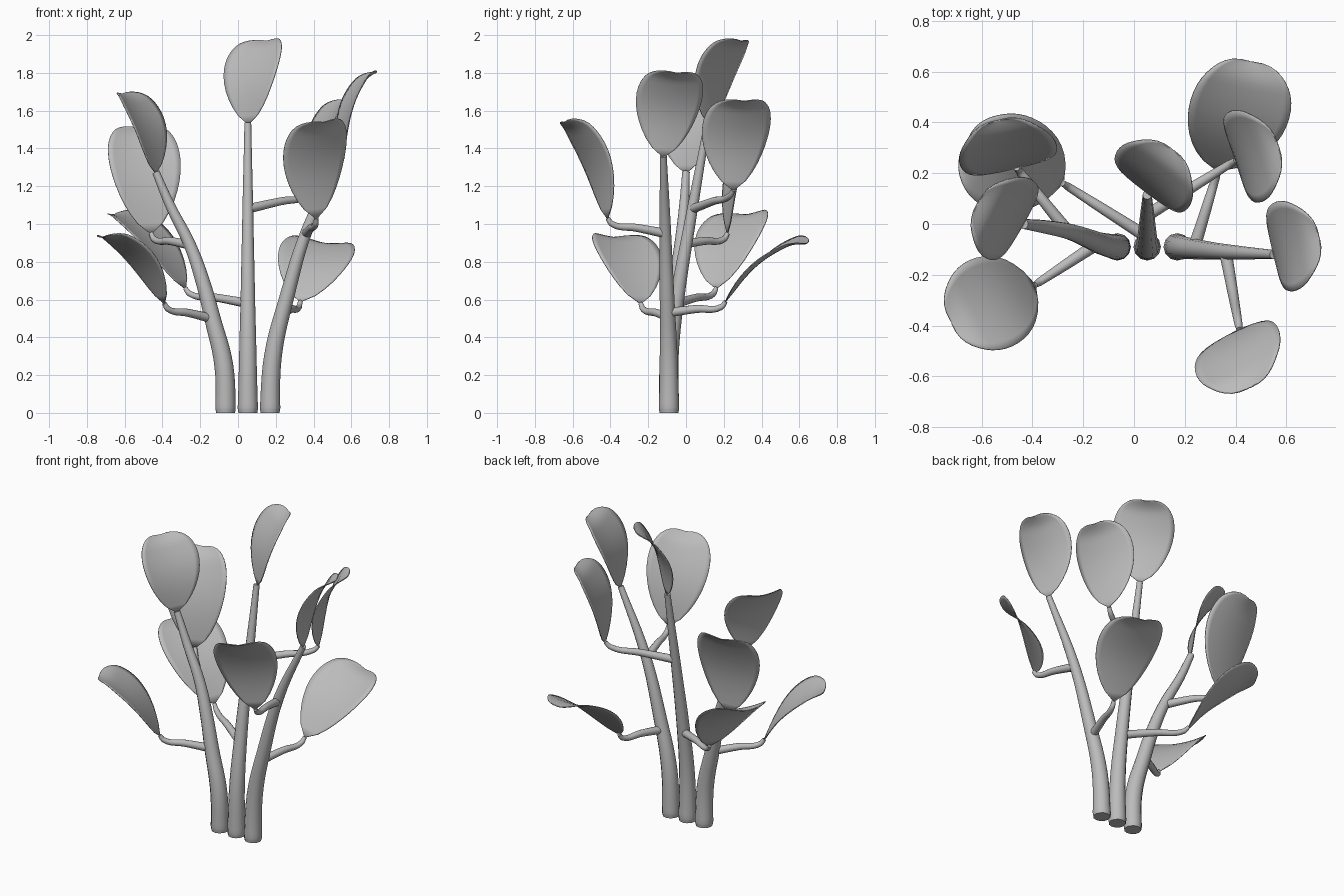
import bpy
import bmesh
import math
from mathutils import Vector

if "Cube" in bpy.data.objects:
    bpy.data.objects.remove(bpy.data.objects["Cube"])

grey = bpy.data.materials.new("plain_grey")
grey.diffuse_color = (0.5, 0.5, 0.5, 1)
grey.use_nodes = True
grey.node_tree.nodes["Principled BSDF"].inputs["Base Color"].default_value = grey.diffuse_color


def tube(name, points):
    """Tapered round stalk through (x, y, z, radius) points."""
    curve = bpy.data.curves.new(name, 'CURVE')
    curve.dimensions = '3D'
    curve.bevel_depth = 1.0
    curve.bevel_resolution = 4
    curve.resolution_u = 6
    curve.use_fill_caps = True
    spline = curve.splines.new('BEZIER')
    spline.bezier_points.add(len(points) - 1)
    for bp, (x, y, z, r) in zip(spline.bezier_points, points):
        bp.co = (x, y, z)
        bp.radius = r
        bp.handle_left_type = bp.handle_right_type = 'AUTO'
    curve.materials.append(grey)
    obj = bpy.data.objects.new(name, curve)
    bpy.context.collection.objects.link(obj)
    bpy.ops.object.select_all(action='DESELECT')
    obj.select_set(True)
    bpy.context.view_layer.objects.active = obj
    bpy.ops.object.convert(target='MESH')
    bpy.ops.object.shade_smooth_by_angle(angle=math.radians(50))


def leaf(name, base, tip, azimuth, half_width, roll):
    """Egg-shaped leaf that arches over and ends in a small outward lip."""
    base, tip = Vector(base), Vector(tip)
    along = tip - base
    a = math.radians(azimuth)
    out = Vector((math.cos(a), math.sin(a), 0))
    side = Vector((-math.sin(a), math.cos(a), roll))
    axis = along.normalized()
    side = (side - axis * side.dot(axis)).normalized()
    normal = side.cross(axis).normalized()
    if normal.dot(out) < 0:
        normal.negate()
    rows, cols = 18, 12
    bm = bmesh.new()
    grid = []
    for i in range(rows + 1):
        t = math.sin(math.pi / 2 * i / rows)
        w = max(0.03, t ** 0.7 * max(0.0, 1 - t) ** 0.4 / 0.489)
        lip = 0.03 * max(0.0, (t - 0.85) / 0.15) ** 2
        row = []
        for j in range(cols + 1):
            v = 2 * j / cols - 1
            bow = lip - 0.045 * math.sin(math.pi * t) - 0.018 * (v * w) ** 2
            row.append(bm.verts.new(base + along * t * (1 + 0.06 * v * v * w)
                                    + side * half_width * w * v + normal * bow))
        grid.append(row)
    for r0, r1 in zip(grid, grid[1:]):
        for j in range(cols):
            bm.faces.new((r0[j], r0[j + 1], r1[j + 1], r1[j]))
    bmesh.ops.recalc_face_normals(bm, faces=bm.faces)
    mesh = bpy.data.meshes.new(name)
    bm.to_mesh(mesh)
    bm.free()
    mesh.materials.append(grey)
    mesh.shade_smooth()
    obj = bpy.data.objects.new(name, mesh)
    bpy.context.collection.objects.link(obj)
    thick = obj.modifiers.new("thickness", 'SOLIDIFY')
    thick.thickness = 0.005
    thick.offset = 0


# Three main stems
tube("left_stem", [(-.066, -.09, 0, .05), (-.066, -.09, .025, .054), (-.075, -.09, .25, .05),
                   (-.135, -.075, .5, .043), (-.185, -.055, .69, .038), (-.255, -.03, .89, .032),
                   (-.36, -.01, 1.1, .026), (-.435, 0, 1.275, .02)])
tube("middle_stem", [(.052, -.09, 0, .05), (.052, -.09, .025, .054), (.052, -.085, .3, .046),
                     (.052, -.045, .62, .038), (.052, .02, 1.0, .03), (.052, .115, 1.535, .018)])
tube("right_stem", [(.17, -.09, 0, .05), (.17, -.09, .025, .054), (.185, -.092, .3, .047),
                    (.255, -.1, .6, .039), (.37, -.11, .98, .03), (.55, -.12, 1.36, .018)])

# Leaves at the stem tops: name, base, tip, azimuth, half width, roll
leaf("left_top_leaf", (-.435, 0, 1.27), (-.59, .07, 1.7), 150, .18, 0)
leaf("middle_top_leaf", (.055, .12, 1.53), (.135, .27, 1.98), 52, .18, 0)
leaf("right_top_leaf", (.55, -.12, 1.355), (.7, -.055, 1.81), 12, .18, 0)

# Side twigs, each carrying one leaf: name, twig start, base, tip, azimuth, half width, roll
sides = [
    ("left_front", (-.14, -.075, .5), (-.39, -.24, .58), (-.70, -.375, .95), 195, .19, .25),
    ("left_back", (-.26, -.03, .89), (-.46, .22, .95), (-.53, .38, 1.52), 98, .195, .25),
    ("middle_left", (.05, -.05, .58), (-.28, .16, .66), (-.64, .31, 1.07), 155, .2, -.12),
    ("right_back", (.235, -.1, .53), (.33, .21, .59), (.46, .62, .92), 70, .2, .25),
    ("right_front", (.36, -.11, .95), (.415, -.415, 1.03), (.44, -.62, 1.55), -66, .185, .15),
    ("middle_right", (.052, .035, 1.08), (.40, .25, 1.18), (.54, .3, 1.66), 16, .19, .15),
]
for name, start, base, tip, azimuth, half_width, roll in sides:
    s, b = Vector(start), Vector(base)
    mid, bend = s.lerp(b, .5), s.lerp(b, .92)
    bend.z = b.z - .03
    mid.z = (s.z + bend.z) / 2 + .005
    tube(name + "_twig", [(*s, .025), (*mid, .021), (*bend, .016), (*b, .012)])
    leaf(name + "_leaf", base, tip, azimuth, half_width, roll)
